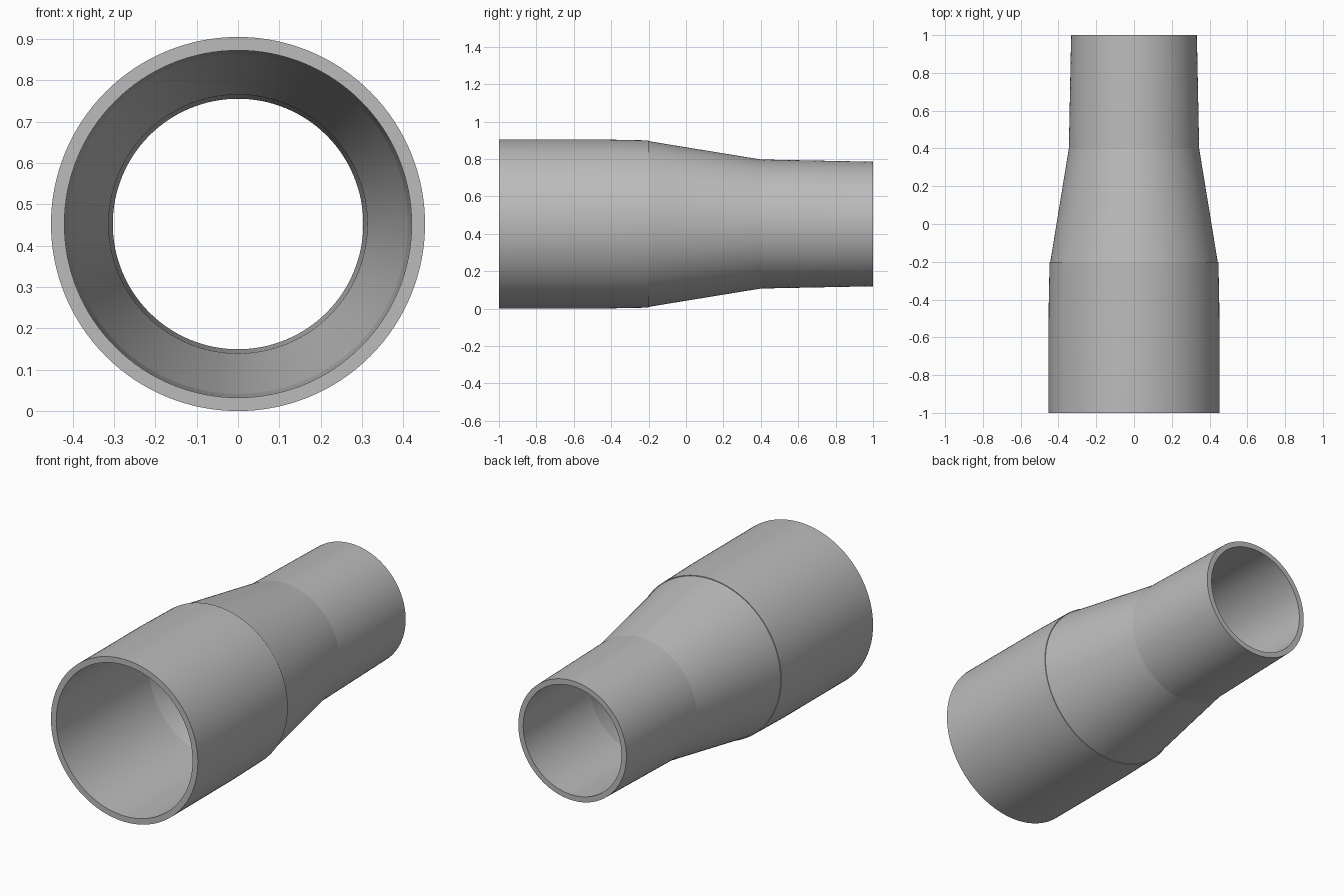
import bpy
import bmesh
from math import sin, cos, pi, radians

cube = bpy.data.objects.get("Cube")
if cube:
    bpy.data.objects.remove(cube, do_unlink=True)

SEGMENTS = 128
AXIS_HEIGHT = 0.4525

# Plain grey material
grey = bpy.data.materials.new("plain grey")
grey.use_nodes = True
colour = (0.5, 0.5, 0.5, 1)
grey.diffuse_color = colour
grey.node_tree.nodes["Principled BSDF"].inputs["Base Color"].default_value = colour

# Closed wall profile as (y, radius): outside front to back, then the bore
outside = [(-1, 0.4525), (-0.45, 0.452), (-0.2, 0.447), (-0.2, 0.443),
           (0.4, 0.345), (1, 0.333)]
bore = [(1, 0.303), (0.4, 0.313), (-0.2, 0.411), (-1, 0.42)]


def lathe(name, profile, material):
    """Revolve a closed profile around the y axis."""
    bm = bmesh.new()
    rings = []
    for y, r in profile:
        angles = [2 * pi * i / SEGMENTS for i in range(SEGMENTS)]
        rings.append([bm.verts.new((r * cos(a), y, AXIS_HEIGHT + r * sin(a)))
                      for a in angles])
    for k, ring in enumerate(rings):
        following = rings[(k + 1) % len(rings)]
        for i in range(SEGMENTS):
            j = (i + 1) % SEGMENTS
            bm.faces.new((ring[i], ring[j], following[j], following[i]))
    bmesh.ops.recalc_face_normals(bm, faces=bm.faces)
    mesh = bpy.data.meshes.new(name)
    bm.to_mesh(mesh)
    bm.free()
    mesh.materials.append(material)
    obj = bpy.data.objects.new(name, mesh)
    bpy.context.collection.objects.link(obj)
    return obj


# Hollow reducing sleeve, smooth around and creased between its sections
sleeve = lathe("reducer_sleeve", outside + bore, grey)
bpy.ops.object.select_all(action="DESELECT")
sleeve.select_set(True)
bpy.context.view_layer.objects.active = sleeve
bpy.ops.object.shade_smooth_by_angle(angle=radians(7))
